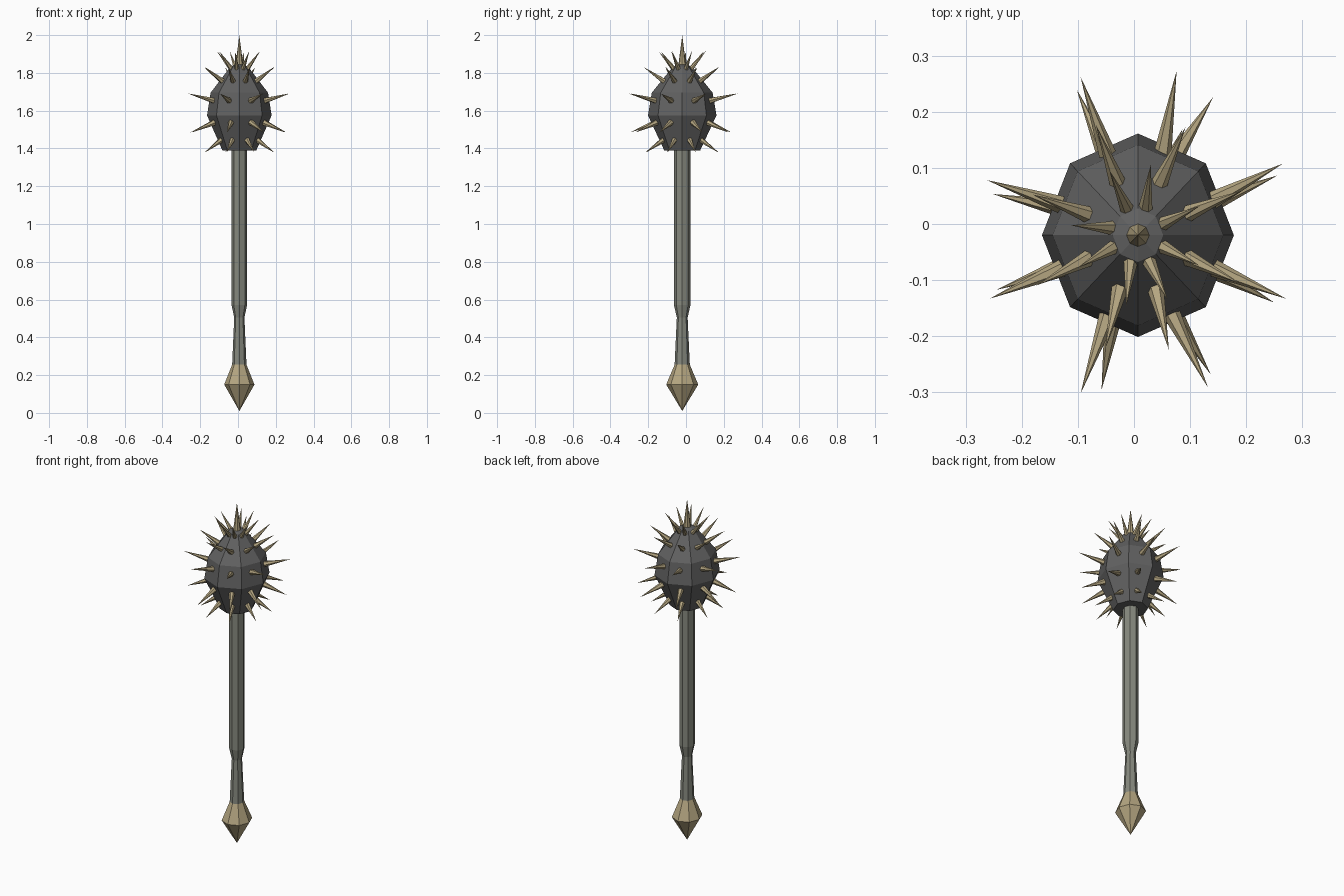
import bpy, bmesh
from math import sin, cos, radians, pi
from mathutils import Vector

if "Cube" in bpy.data.objects:
    bpy.data.objects.remove(bpy.data.objects["Cube"])

CX, CY = 0.007, -0.02   # weapon axis
YS = 1.06               # slightly deeper than wide


def material(name, rgb):
    m = bpy.data.materials.new(name)
    m.diffuse_color = (*rgb, 1)
    m.use_nodes = True
    m.node_tree.nodes["Principled BSDF"].inputs["Base Color"].default_value = m.diffuse_color
    return m


IRON = material("dark_iron", (0.12, 0.12, 0.12))
GRIP = material("shaft_grey", (0.24, 0.25, 0.21))
BONE = material("pale_brass", (0.46, 0.38, 0.22))


def finish(name, bm, mat):
    bmesh.ops.recalc_face_normals(bm, faces=bm.faces)
    me = bpy.data.meshes.new(name)
    bm.to_mesh(me)
    bm.free()
    me.materials.append(mat)
    ob = bpy.data.objects.new(name, me)
    bpy.context.collection.objects.link(ob)
    return ob


def lathe(name, profile, mat, n=8):
    """Faceted turned part from (radius, z) pairs; radius 0 makes a point."""
    bm = bmesh.new()
    rings = []
    for r, z in profile:
        count = n if r else 1
        rings.append([bm.verts.new((CX + r * cos(2 * pi * i / n),
                                    CY + YS * r * sin(2 * pi * i / n), z))
                      for i in range(count)])
    for a, b in zip(rings, rings[1:]):
        for i in range(n):
            j = (i + 1) % n
            quad = [a[i % len(a)], a[j % len(a)], b[j % len(b)], b[i % len(b)]]
            bm.faces.new(list(dict.fromkeys(quad)))
    for ring in (rings[0], rings[-1]):
        if len(ring) > 1:
            bm.faces.new(ring)
    return finish(name, bm, mat)


def add_spike(bm, base, tip, radius, n=6):
    axis = tip - base
    rot = axis.to_track_quat('Z', 'Y')
    ring = [bm.verts.new(base + rot @ Vector((radius * cos(2 * pi * i / n),
                                              radius * sin(2 * pi * i / n), 0)))
            for i in range(n)]
    point = bm.verts.new(tip)
    bm.faces.new(ring)
    for i in range(n):
        bm.faces.new((ring[i], ring[(i + 1) % n], point))


def polar(r, z, az):
    return Vector((CX + r * cos(radians(az)), CY + YS * r * sin(radians(az)), z))


# Pommel, shaft with waisted grip, and faceted head
lathe("pommel", [(0, 0.01), (0.08, 0.15), (0.038, 0.255)], BONE)
lathe("shaft", [(0.038, 0.255), (0.027, 0.505), (0.041, 0.57), (0.041, 1.40)], GRIP)
lathe("head", [(0.09, 1.39), (0.171, 1.575), (0.152, 1.695),
               (0.045, 1.835), (0, 1.85)], IRON)

# Spike rows: base radius/height, tip radius/height, thickness, azimuths
rows = [
    (0.095, 1.45, 0.195, 1.38, 0.016, (20, 66, 112, 160, 203, 250, 294, 338)),
    (0.135, 1.54, 0.268, 1.485, 0.017, (22, 60, 114, 165, 200, 256, 299, 335)),
    (0.135, 1.65, 0.285, 1.69, 0.017, (25, 76, 111, 161, 202, 249, 296, 338)),
    (0.095, 1.755, 0.20, 1.83, 0.015, (22, 65, 112, 160, 205, 253, 286, 336)),
    (0.045, 1.82, 0.12, 1.915, 0.013, (24, 79, 115, 172, 207, 260, 296, 335)),
]
bm = bmesh.new()
for rb, zb, rt, zt, thick, azimuths in rows:
    for k, az in enumerate(azimuths):
        mid = 22.5 + 45 * k     # bases sit on facet centres
        add_spike(bm, polar(rb, zb, (az + mid) / 2),
                  polar(rt, zt, az), thick)
add_spike(bm, polar(0, 1.83, 0), polar(0, 2.0, 0), 0.022, 8)
finish("spikes", bm, BONE)
